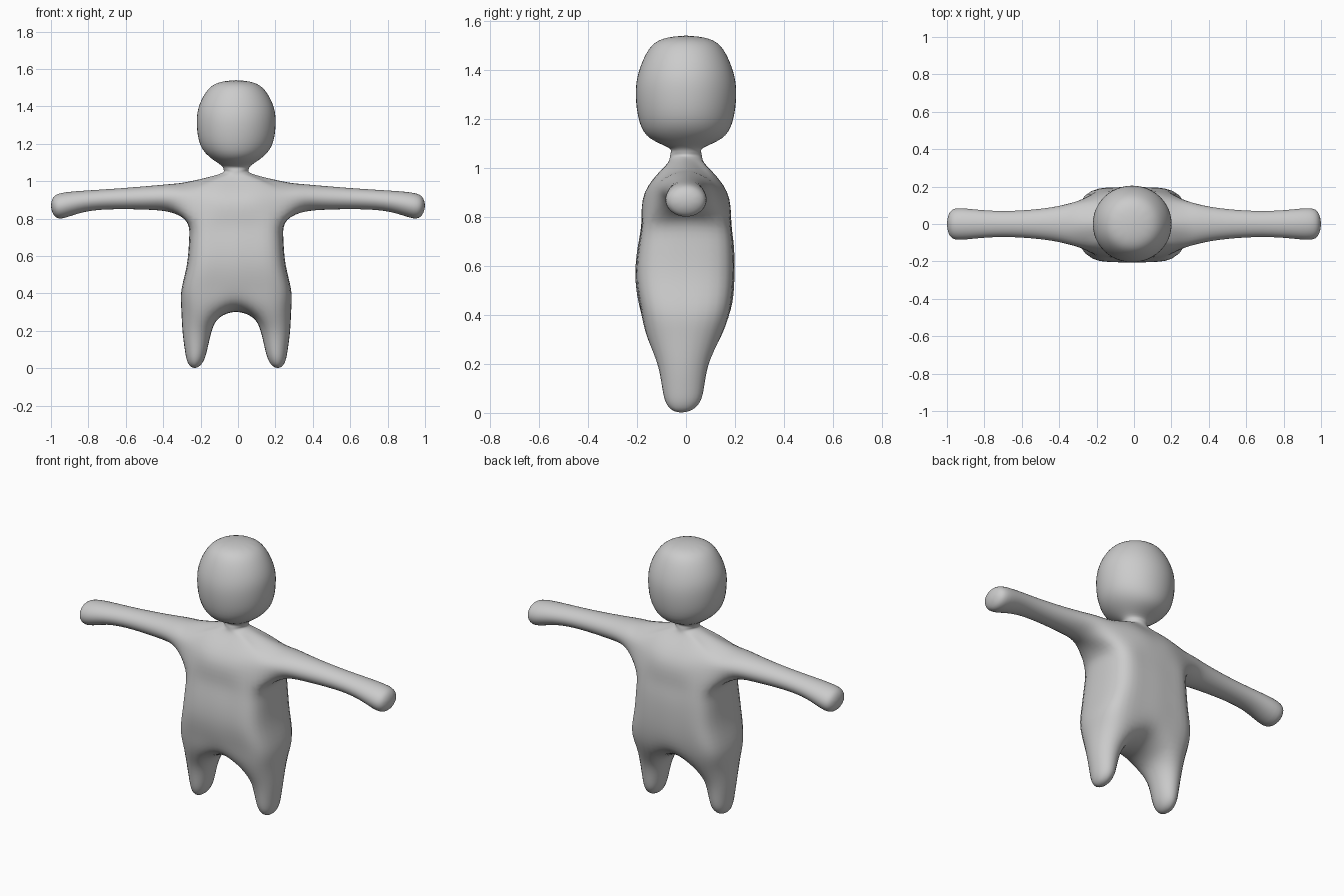
import bpy, bmesh
from math import cos, sin, pi

if "Cube" in bpy.data.objects:
    bpy.data.objects.remove(bpy.data.objects["Cube"])

bm = bmesh.new()


def vert(x, y, z):
    return bm.verts.new((x, y, z))


def bridge(a, b, closed=False):
    """Quads between two rings, skipping gaps marked None."""
    n = len(a)
    for i in range(n if closed else n - 1):
        j = (i + 1) % n
        quad = (a[i], a[j], b[j], b[i])
        if None not in quad:
            bm.faces.new(quad)


def fan(ring, tip, closed=False):
    n = len(ring)
    for i in range(n if closed else n - 1):
        bm.faces.new((ring[i], ring[(i + 1) % n], tip))


# Half sections: width factor, depth factor, height offset
ROUND = [(0, 1, 0), (.5, .87, 0), (.87, .5, 0), (1, 0, 0)]
BOXY = [(0, 1, 0), (.42, .98, 0), (.88, .81, 0), (1, 0, 0)]
SHOULDER = [(0, 1, 0), (.48, 1, 0), (.95, .95, -.03), (1, 0, .005)]
HIP = [(0, .9, .02), (.42, .95, -.02), (.85, .85, -.01), (1, 0, 0)]


def half_ring(z, w, front, back, section, open_side=False):
    """Seven points from front centre, round the side, to back centre."""
    pts = [(fx * w, -fy * front, z + dz) for fx, fy, dz in section[:3]]
    pts.append(None if open_side else (w, (back - front) / 2, z + section[3][2]))
    pts += [(fx * w, fy * back, z + dz) for fx, fy, dz in section[2::-1]]
    return [vert(*p) if p else None for p in pts]


# Head, neck and torso from top to bottom
levels = [
    (1.52, .11, .11, .11, ROUND),
    (1.47, .165, .16, .16, ROUND),
    (1.39, .202, .193, .193, ROUND),
    (1.30, .21, .205, .205, ROUND),
    (1.19, .19, .19, .19, ROUND),
    (1.12, .13, .145, .145, ROUND),
    (1.083, .078, .072, .072, ROUND),
    (1.06, .067, .063, .063, ROUND),
    (1.035, .095, .068, .068, ROUND),
    (.995, .25, .095, .095, SHOULDER),
    (.90, .262, .168, .168, BOXY, True),
    (.78, .262, .182, .185, BOXY),
    (.68, .252, .197, .196, BOXY),
    (.55, .264, .207, .198, BOXY),
    (.42, .292, .187, .183, BOXY),
    (.32, .294, .155, .135, HIP),
]
rings = [half_ring(*lv) for lv in levels]
for a, b in zip(rings, rings[1:]):
    bridge(a, b)
fan(rings[0], vert(0, 0, 1.54))

# Arm grown out of the shoulder opening: x, centre z, half height, half depth
A, B, C = rings[9:12]
loop = [A[3], A[2], B[2], C[2], C[3], C[4], B[4], A[4]]
for x, zc, rz, ry in [(.34, .907, .078, .11), (.46, .911, .064, .085),
                      (.65, .905, .055, .07), (.82, .892, .057, .075),
                      (.94, .869, .068, .084), (.985, .868, .047, .06)]:
    ring = [vert(x, -ry * sin(k * pi / 4), zc + rz * cos(k * pi / 4)) for k in range(8)]
    bridge(loop, ring, True)
    loop = ring
fan(loop, vert(1, 0, .869), True)

# Crotch and leg: z, centre x, half width, centre y, half depth
G = rings[-1]
mid, inner = vert(0, -.01, .30), vert(.09, -.01, .27)
bm.faces.new((G[0], G[1], inner, mid))
bm.faces.new((mid, inner, G[5], G[6]))
loop = [inner] + G[1:6]
for z, xc, hx, yc, hy in [(.2, .209, .079, -.012, .105), (.1, .215, .06, -.012, .085),
                          (.035, .219, .042, -.014, .064)]:
    ring = [vert(xc - hx * cos(k * pi / 3), yc - hy * sin(k * pi / 3), z) for k in range(6)]
    bridge(loop, ring, True)
    loop = ring
fan(loop, vert(.222, -.02, 0), True)

# Mirror to the other side, with the slight sideways lean of the trunk
bmesh.ops.mirror(bm, geom=bm.verts[:] + bm.edges[:] + bm.faces[:], axis='X', merge_dist=1e-4)
bmesh.ops.remove_doubles(bm, verts=bm.verts[:], dist=1e-4)
bmesh.ops.recalc_face_normals(bm, faces=bm.faces[:])
for v in bm.verts:
    v.co.x -= .01 * (1 - v.co.x ** 2)
for f in bm.faces:
    f.smooth = True

mesh = bpy.data.meshes.new("doll_body")
bm.to_mesh(mesh)
bm.free()
body = bpy.data.objects.new("doll_body", mesh)
bpy.context.collection.objects.link(body)
sub = body.modifiers.new("smooth_surface", 'SUBSURF')
sub.levels = sub.render_levels = 2

# Inflate the cage so the smooth surface passes through the measured points
target = [v.co.copy() for v in mesh.vertices]
for _ in range(5):
    bpy.context.view_layer.update()
    shown = body.evaluated_get(bpy.context.evaluated_depsgraph_get()).data
    shift = [t - shown.vertices[i].co for i, t in enumerate(target)]
    for v, d in zip(mesh.vertices, shift):
        v.co += d
    mesh.update()
    body.update_tag(refresh={'DATA'})
